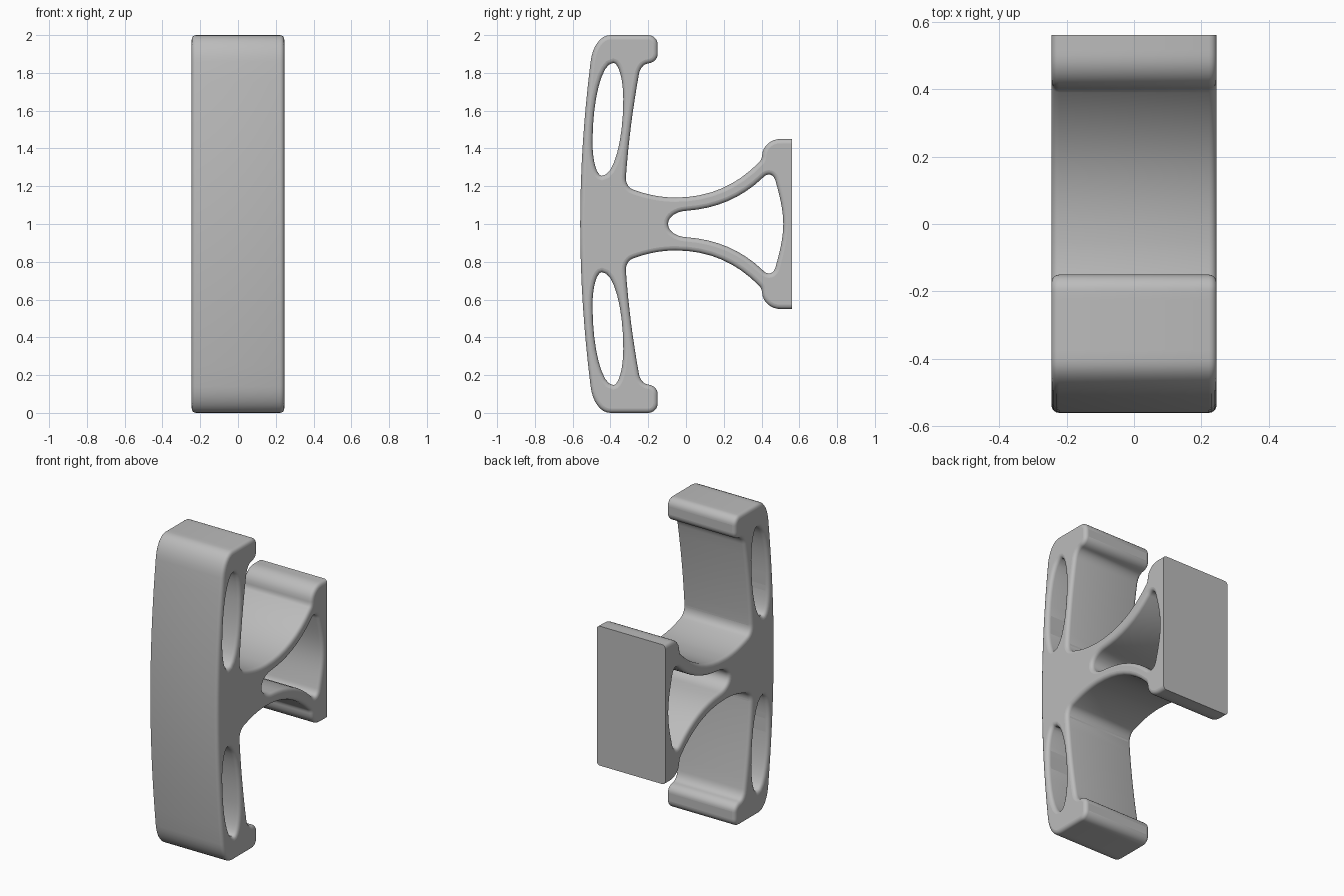
import bpy
import bmesh
from math import sin, cos, pi, radians
from mathutils import Vector
from mathutils.geometry import interpolate_bezier

if "Cube" in bpy.data.objects:
    bpy.data.objects.remove(bpy.data.objects["Cube"])

HALF_WIDTH = 0.245
ROUND = 0.023
BACK = 0.56
STEPS = 9


def smooth_path(nodes):
    """Sample a path through (y, z, heading in degrees) nodes."""
    pts = []
    for (y0, z0, a0), (y1, z1, a1) in zip(nodes, nodes[1:]):
        p, q = Vector((y0, z0)), Vector((y1, z1))
        t = Vector((cos(radians(a0)), sin(radians(a0))))
        u = Vector((cos(radians(a1)), sin(radians(a1))))
        k = 0.34 + 0.21 * min(1, t.angle(u) / (pi / 2)) ** 2
        d = q - p
        arc = interpolate_bezier(p, p + t * k * abs(d.dot(t)),
                                 q - u * k * abs(d.dot(u)), q, STEPS)
        pts += [Vector(v[:2]) for v in arc][(1 if pts else 0):]
    return pts


def flip(pts):
    return [Vector((p.x, 2 - p.y)) for p in reversed(pts)]


def oriented(pts, ccw):
    area = sum(a.x * b.y - b.x * a.y for a, b in zip(pts, pts[1:] + pts[:1]))
    return pts if (area > 0) == ccw else pts[::-1]


def inset(pts, amount):
    """Move a closed loop towards its left side, with mitred corners."""
    out = []
    for i, p in enumerate(pts):
        d0 = (p - pts[i - 1]).normalized()
        d1 = (pts[(i + 1) % len(pts)] - p).normalized()
        n0, n1 = Vector((-d0.y, d0.x)), Vector((-d1.y, d1.x))
        m = (n0 + n1).normalized()
        out.append(p + m * amount / max(0.5, m.dot(n0)))
    return out


# Outer outline, upper half: front bow, hooked tip, inner arm, stem, back foot
upper = smooth_path([
    (-0.56, 1.0, 90), (-0.505, 1.86, 83), (-0.40, 2.0, 0), (-0.20, 2.0, 0),
    (-0.15, 1.95, -90), (-0.15, 1.90, -90), (-0.20, 1.85, -173),
    (-0.25, 1.79, -100), (-0.318, 1.25, -94), (-0.28, 1.182, -20),
    (-0.055, 1.14, 0), (0.39, 1.33, 46), (0.403, 1.365, 85),
    (0.50, 1.45, 0), (0.62, 1.45, 0)])
outline = upper + flip(upper)[:-1]

# Slanted oval windows in the arms
window = smooth_path([
    (-0.385, 1.853, 0), (-0.332, 1.66, -90), (-0.445, 1.255, 180),
    (-0.495, 1.43, 90), (-0.385, 1.853, 0)])[:-1]

# Flared window in the stem
flare = smooth_path([
    (-0.095, 1.0, 90), (0.0, 1.07, 4), (0.41, 1.248, 44), (0.44, 1.262, 0),
    (0.475, 1.225, -75), (0.515, 1.0, -90)])
stem_window = flare + flip(flare)[1:-1]

loops = [oriented(outline, True)]
loops += [oriented(h, False) for h in (window, flip(window), stem_window)]

# Walls with rounded rims: rings from one side to the other
quarter = [i * pi / 8 for i in range(5)]
rings = [(-HALF_WIDTH + ROUND * (1 - sin(a)), ROUND * (1 - cos(a)))
         for a in reversed(quarter)]
rings += [(-x, r) for x, r in reversed(rings)]

bm = bmesh.new()
ends = [[], []]
for loop in loops:
    rows = [[bm.verts.new((x, p.x, p.y)) for p in inset(loop, r)]
            for x, r in rings]
    n = len(loop)
    for a, b in zip(rows, rows[1:]):
        for i in range(n):
            j = (i + 1) % n
            bm.faces.new((a[i], a[j], b[j], b[i]))
    for end, row in zip(ends, (rows[0], rows[-1])):
        end += [bm.edges.get((row[i], row[i - 1])) for i in range(n)]

# Flat sides
for end in ends:
    bmesh.ops.triangle_fill(bm, use_beauty=True, edges=end)

# Square cut for the flat back plate
cut = bmesh.ops.bisect_plane(
    bm, geom=bm.verts[:] + bm.edges[:] + bm.faces[:], dist=1e-5,
    plane_co=(0, BACK, 0), plane_no=(0, 1, 0), clear_outer=True)
rim = [e for e in cut["geom_cut"] if isinstance(e, bmesh.types.BMEdge)]
bmesh.ops.holes_fill(bm, edges=rim, sides=0)
bmesh.ops.recalc_face_normals(bm, faces=bm.faces[:])

mesh = bpy.data.meshes.new("hook_bracket")
bm.to_mesh(mesh)
bm.free()
bracket = bpy.data.objects.new("hook_bracket", mesh)
bpy.context.collection.objects.link(bracket)

# Grey finish
grey = bpy.data.materials.new("light_grey")
grey.use_nodes = True
color = (0.5, 0.5, 0.5, 1)
grey.diffuse_color = color
grey.node_tree.nodes["Principled BSDF"].inputs["Base Color"].default_value = color
mesh.materials.append(grey)

# Smooth walls, flat sides
bpy.context.view_layer.objects.active = bracket
bracket.select_set(True)
bpy.ops.object.shade_smooth_by_angle(angle=radians(35))
for face in mesh.polygons:
    if abs(face.normal.x) > 0.999 or face.normal.y > 0.999:
        face.use_smooth = False
